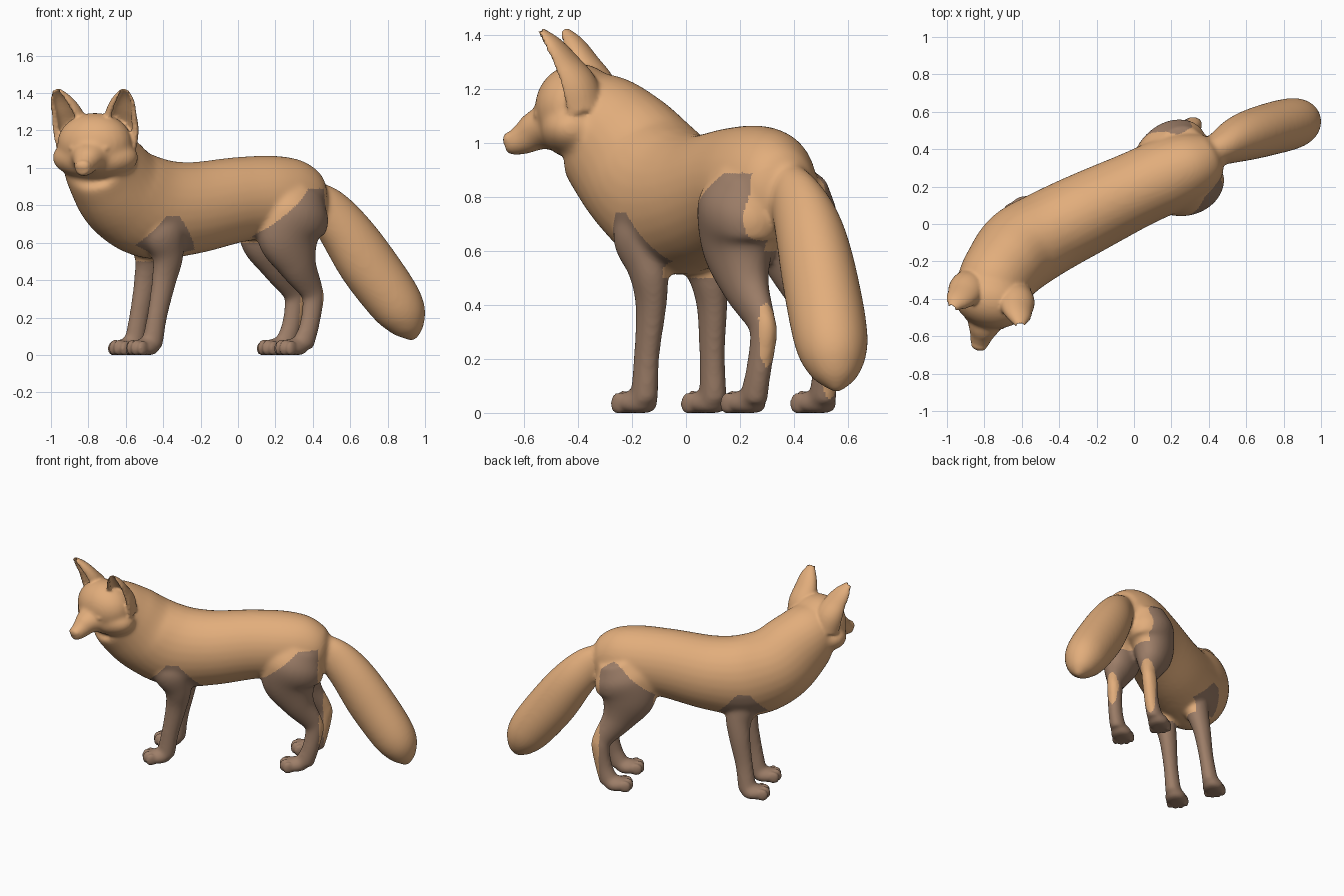
import bpy, bmesh, math
from mathutils import Vector, Matrix

if "Cube" in bpy.data.objects:
    bpy.data.objects.remove(bpy.data.objects["Cube"])

Z = Vector((0, 0, 1))
AXIS = Vector((0.88, 0.47, 0))        # along the body, towards the tail
LAT = Vector((0.47, -0.88, 0))        # across the body, towards its left
HEAD = Matrix.Translation((-0.765, -0.40, 0)) @ Matrix.Rotation(math.asin(-0.25), 4, 'Z')


def material(name, rgb):
    m = bpy.data.materials.new(name)
    m.diffuse_color = (*rgb, 1)
    m.use_nodes = True
    m.node_tree.nodes["Principled BSDF"].inputs["Base Color"].default_value = m.diffuse_color
    return m


TAN = material("tan_fur", (0.76, 0.42, 0.20))
DARK = material("dark_fur", (0.34, 0.21, 0.14))
CIRCLE = [(math.cos(i * math.tau / 28), math.sin(i * math.tau / 28)) for i in range(28)]


def spline(rows, k=6):
    """Catmull-Rom interpolation of (x, y, z, r_side, r_other) rows."""
    r = [Vector(q) for q in rows]
    r = [2 * r[0] - r[1]] + r + [2 * r[-1] - r[-2]]
    out = []
    for i in range(1, len(r) - 2):
        a, b, c, d = r[i - 1:i + 3]
        for j in range(k):
            t = j / k
            out.append(0.5 * (2 * b + (c - a) * t + (2 * a - 5 * b + 4 * c - d) * t * t
                              + (3 * b - a - 3 * c + d) * t ** 3))
    return out + [r[-2]]


def loft(bm, rows, side=None, profile=CIRCLE, M=Matrix()):
    pts = spline(rows)
    rings = []
    for i, p in enumerate(pts):
        t = (pts[min(i + 1, len(pts) - 1)] - pts[max(i - 1, 0)])
        t = Vector(t[:3]).normalized()
        s = side.copy() if side else Z.cross(t)
        s = (s - t * s.dot(t)).normalized()
        o = t.cross(s)
        c, rs, ro = Vector(p[:3]), max(p[3], 0.004), max(p[4], 0.004)
        rings.append([bm.verts.new(M @ (c + s * a * rs + o * b * ro)) for a, b in profile])
    n = len(profile)
    for A, B in zip(rings, rings[1:]):
        for i in range(n):
            bm.faces.new((A[i], A[(i + 1) % n], B[(i + 1) % n], B[i]))
    bm.faces.new(rings[0][::-1])
    bm.faces.new(rings[-1])


def blob(bm, loc, scale, M=Matrix(), rot=0):
    S = Matrix.Diagonal((*scale, 1))
    bmesh.ops.create_uvsphere(bm, u_segments=24, v_segments=14, radius=1,
                              matrix=M @ Matrix.Translation(loc) @ Matrix.Rotation(rot, 4, 'Z') @ S)


def fuse(bm, voxel, iterations):
    """Melt overlapping pieces into one softened skin mesh."""
    for v in bm.verts:
        v.co.z = max(v.co.z, 0)
    bmesh.ops.recalc_face_normals(bm, faces=bm.faces[:])
    me = bpy.data.meshes.new("rough")
    bm.to_mesh(me)
    bm.free()
    ob = bpy.data.objects.new("rough", me)
    bpy.context.collection.objects.link(ob)
    mod = ob.modifiers.new("fuse", 'REMESH')
    mod.mode, mod.voxel_size = 'VOXEL', voxel
    mod = ob.modifiers.new("soften", 'SMOOTH')
    mod.factor, mod.iterations = 0.5, iterations
    dg = bpy.context.evaluated_depsgraph_get()
    skin = bpy.data.meshes.new_from_object(ob.evaluated_get(dg))
    bpy.data.objects.remove(ob)
    return skin


# torso and neck
bm = bmesh.new()
loft(bm, [(0.45, 0.385, 0.84, 0.06, 0.08), (0.42, 0.37, 0.84, 0.12, 0.14),
          (0.34, 0.33, 0.84, 0.17, 0.195), (0.20, 0.27, 0.845, 0.20, 0.22),
          (0.0, 0.18, 0.83, 0.205, 0.228), (-0.25, 0.06, 0.785, 0.22, 0.247),
          (-0.455, -0.045, 0.785, 0.228, 0.272), (-0.605, -0.135, 0.86, 0.233, 0.262),
          (-0.70, -0.24, 0.98, 0.212, 0.24), (-0.755, -0.33, 1.07, 0.195, 0.20),
          (-0.775, -0.42, 1.10, 0.16, 0.14)])

# skull, cheeks and snout
blob(bm, (0, 0, 1.13), (0.205, 0.158, 0.165), HEAD)
blob(bm, (0, 0.01, 1.055), (0.236, 0.145, 0.118), HEAD)
loft(bm, [(0, -0.06, 1.07, 0.14, 0.10), (0, -0.15, 1.05, 0.09, 0.078), (0, -0.20, 1.02, 0.064, 0.062),
          (0, -0.25, 1.0, 0.05, 0.048), (0, -0.275, 1.0, 0.035, 0.035)], M=HEAD)

# tail
loft(bm, [(0.36, 0.36, 0.90, 0.05, 0.05), (0.46, 0.405, 0.80, 0.09, 0.115),
          (0.57, 0.458, 0.665, 0.125, 0.142), (0.70, 0.50, 0.475, 0.139, 0.157),
          (0.855, 0.54, 0.26, 0.135, 0.142), (0.915, 0.555, 0.145, 0.09, 0.09),
          (0.94, 0.56, 0.075, 0.012, 0.012)])

# legs and paws: the left ones are given, the right ones are shifted across the body
front_leg = [(-0.42, -0.18, 0.77, 0.05, 0.08), (-0.40, -0.175, 0.66, 0.088, 0.12),
             (-0.375, -0.14, 0.53, 0.072, 0.088), (-0.395, -0.13, 0.40, 0.055, 0.07),
             (-0.43, -0.145, 0.22, 0.045, 0.058), (-0.46, -0.155, 0.05, 0.05, 0.06)]
hind_leg = [(0.34, 0.23, 0.88, 0.10, 0.13), (0.305, 0.205, 0.76, 0.15, 0.195),
            (0.275, 0.195, 0.63, 0.125, 0.185), (0.32, 0.22, 0.48, 0.085, 0.11),
            (0.39, 0.275, 0.35, 0.05, 0.07), (0.402, 0.288, 0.29, 0.048, 0.06),
            (0.38, 0.268, 0.15, 0.045, 0.056), (0.345, 0.25, 0.05, 0.05, 0.063)]
paws = []
for leg, paw in ((front_leg, (-0.51, -0.187)), (hind_leg, (0.285, 0.218))):
    for right in (0, 1):
        loft(bm, [(x - 0.095 * right, y + right * (0.26 - 0.085 * z), z, a, b)
                  for x, y, z, a, b in leg], side=LAT)
        P = Matrix.Translation((paw[0] - 0.093 * right, paw[1] + 0.26 * right, 0)) \
            @ Matrix.Rotation(math.radians(218), 4, 'Z')
        paws.append(P)
        blob(bm, (-0.005, 0, 0.035), (0.092, 0.07, 0.052), P)
skin = fuse(bm, 0.012, 12)

# finer details are fused on with less softening
bm = bmesh.new()
bm.from_mesh(skin)
for P in paws:
    for s in (-1, 1):
        blob(bm, (0.054, 0.019 * s, 0.037), (0.038, 0.02, 0.046), P)
        blob(bm, (0.036, 0.05 * s, 0.034), (0.038, 0.02, 0.042), P, 0.15 * s)
blob(bm, (0, -0.262, 1.012), (0.042, 0.024, 0.03), HEAD)
for s in (1, -1):
    # cupped ear, almond eye
    arc = [math.radians(90 + 15 * s - 118 + 236 * i / 20) for i in range(21)]
    cup = [(math.cos(a), math.sin(a)) for a in arc]
    cup += [(0.66 * x, 0.62 * y) for x, y in cup[::-1]]
    loft(bm, [(0.12 * s, 0.035, 1.12, 0.10, 0.10), (0.135 * s, 0.015, 1.21, 0.10, 0.09),
              (0.15 * s, -0.02, 1.29, 0.085, 0.062), (0.172 * s, -0.06, 1.36, 0.062, 0.042),
              (0.188 * s, -0.10, 1.415, 0.025, 0.018)],
         side=Vector((1, 0, 0)), profile=cup, M=HEAD)
    blob(bm, (0.088 * s, -0.132, 1.105), (0.026, 0.016, 0.013), HEAD, 0.4 * s)
skin = fuse(bm, 0.009, 4)

# dark stockings
skin.materials.clear()
skin.materials.append(TAN)
skin.materials.append(DARK)
skin.polygons.foreach_set("use_smooth", [True] * len(skin.polygons))
for f in skin.polygons:
    p = f.center
    s = p.dot(AXIS)
    if s > 0.52 or p.x > 0.5:
        continue
    lat = abs((p - Vector((0, 0.18, 0))).dot(LAT) + 0.03)
    hind = s > 0.05 and p.z < min(0.89, 0.62 + 0.9 * (s - 0.1)) and (lat > 0.12 or p.z < 0.6)
    fore = s < -0.2 and p.z < min(0.74, 0.79 - 1.2 * abs(s + 0.42)) and lat > 0.12
    behind_tail = p.x > 0.42 and p.y > 0.33 and f.normal.dot(AXIS) > 0.3 and p.z > 0.5
    f.material_index = int((p.z < 0.5 or hind or fore) and not behind_tail)
body = bpy.data.objects.new("body", skin)
bpy.context.collection.objects.link(body)
